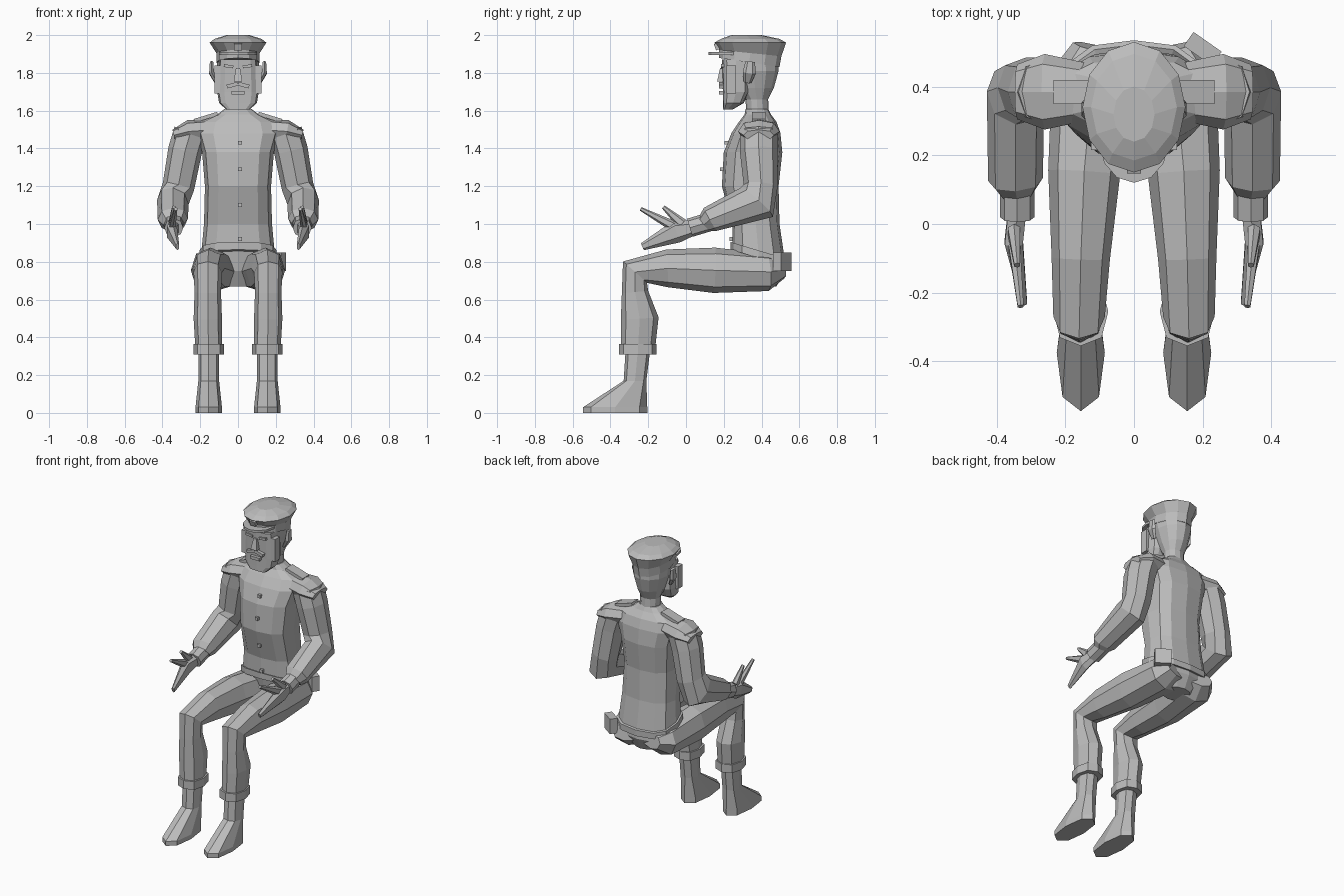
import bpy
import bmesh
from math import cos, sin, pi, radians, copysign
from mathutils import Vector, Matrix

default_cube = bpy.data.objects.get("Cube")
if default_cube:
    bpy.data.objects.remove(default_cube, do_unlink=True)

GREY = (0.5, 0.5, 0.5, 1)
material = bpy.data.materials.new("plain_grey")
material.use_nodes = True
material.diffuse_color = GREY
material.node_tree.nodes["Principled BSDF"].inputs["Base Color"].default_value = GREY

RIGHTWARD, BACKWARD = Vector((1, 0, 0)), Vector((0, 1, 0))


def finish(name, bm, mirrored):
    """Turn a bmesh into a flat shaded object, optionally mirrored across the body."""
    bmesh.ops.recalc_face_normals(bm, faces=bm.faces)
    mesh = bpy.data.meshes.new(name)
    bm.to_mesh(mesh)
    bm.free()
    mesh.materials.append(material)
    part = bpy.data.objects.new(name, mesh)
    bpy.context.collection.objects.link(part)
    if mirrored:
        modifier = part.modifiers.new("mirror", "MIRROR")
        modifier.use_mirror_merge = False


def ring(centre, across, along, sides, squareness):
    """Points of a rounded section; a lower squareness power gives flatter sides."""
    points = []
    for i in range(sides):
        turn = 2 * pi * i / sides
        s, c = [copysign(abs(f) ** squareness, f) for f in (sin(turn), cos(turn))]
        points.append(centre + across * s + along * c)
    return points


def skin(name, rings, mirrored):
    """Join successive rings with quads and close both ends."""
    bm = bmesh.new()
    loops = [[bm.verts.new(point) for point in points] for points in rings]
    for lower, upper in zip(loops, loops[1:]):
        for i in range(len(lower)):
            bm.faces.new((lower[i - 1], lower[i], upper[i], upper[i - 1]))
    bm.faces.new(loops[0])
    bm.faces.new(loops[-1])
    finish(name, bm, mirrored)


def stack(name, levels, x=0, sides=12, squareness=1):
    """Level sections of (y, z, half width, half depth, slope); off centre ones are paired."""
    rings = []
    for y, z, width, depth, *slope in levels:
        along = Vector((0, 1, sum(slope))) * depth
        rings.append(ring(Vector((x, y, z)), RIGHTWARD * width, along, sides, squareness))
    skin(name, rings, mirrored=x > 0)


def limb(name, stations, sides=8):
    """A pair of bent tubes through (x, y, z, half width, half depth), mitred at each bend."""
    points = [Vector(station[:3]) for station in stations]
    steps = [(b - a).normalized() for a, b in zip(points, points[1:])]
    rings = []
    for point, before, after, station in zip(points, steps[:1] + steps, steps + steps[-1:], stations):
        tangent = (before + after).normalized()
        along = tangent.cross(RIGHTWARD).normalized()
        across = along.cross(tangent)
        width, depth = station[3:]
        rings.append(ring(point, across * width, along * depth, sides, squareness=.9))
    skin(name, rings, mirrored=True)


def block(name, centre, size, turn=0, axis="Y", mirrored=False, taper=1):
    """A box turned about one axis, its top end scaled by taper."""
    bm = bmesh.new()
    bmesh.ops.create_cube(bm, size=1)
    for v in bm.verts:
        if v.co.z > 0:
            v.co.xy *= taper
    turning = Matrix.Rotation(radians(turn), 4, axis)
    bm.transform(Matrix.Translation(centre) @ turning @ Matrix.Diagonal((*size, 1)))
    finish(name, bm, mirrored)


# Coat, from slanted hem to collar
coat = [
    (.385, .84, .195, .14, -.3),
    (.37, 1, .18, .125),
    (.34, 1.2, .175, .15),
    (.355, 1.38, .19, .155),
    (.37, 1.48, .22, .13),
    (.38, 1.54, .2, .1),
    (.38, 1.58, .11, .07),
    (.375, 1.61, .07, .06),
]
stack("coat", coat, squareness=.75)

# Buttons halfway up each panel of the chest
for lower, upper in zip(coat, coat[1:5]):
    front, height = [(lower[i] + upper[i]) / 2 for i in (0, 1)]
    front -= (lower[3] + upper[3]) / 2
    block("button", (.01, front, height), (.02, .03, .02))

# Belt around the hem, pouch and hips
hem_y, hem_z, hem_width, hem_depth, hem_slope = coat[0]
stack("belt", [(hem_y, hem_z + rise, hem_width + .01, hem_depth + .01, hem_slope)
               for rise in (-.02, .02)], squareness=.75)
stack("pelvis", [(.4, .67, .09, .08), (.4, .75, .2, .12), (.385, .85, .19, .13, hem_slope)])
block("belt_pouch", (.2, .51, .8), (.1, .05, .1), -35, "Z")

# Sleeves bent at the elbow, wrist bands
limb("sleeves", [
    (.25, .385, 1.49, .09, .1),
    (.28, .385, 1.39, .09, .1),
    (.315, .395, 1.2, .085, .09),
    (.345, .375, 1.115, .085, .115),
    (.345, .13, 1.025, .08, .07),
    (.34, .1, 1, .055, .05),
])
limb("wrist_bands", [(.34, .12, 1.01, .05, .05), (.34, .02, .98, .05, .05)])
block("shoulder_straps", (.17, .385, 1.565), (.13, .07, .02), 17, mirrored=True)
limb("shoulders", [
    (.12, .385, 1.5, .06, .08),
    (.26, .385, 1.49, .06, .11),
    (.34, .385, 1.47, .03, .08),
])

# Open hands: palm with fingers, forefinger and thumb
limb("palms", [
    (.34, .04, .98, .03, .04),
    (.35, -.05, .96, .03, .06),
    (.32, -.23, .88, .01, .02),
], sides=6)
limb("forefingers", [(.35, -.05, .98, .02, .03), (.33, -.24, 1.08, .01, .01)], sides=6)
limb("thumbs", [(.35, -.02, 1, .02, .03), (.34, -.12, 1.09, .01, .01)], sides=6)

# Legs bent at hip and knee, turn-ups and shoes
limb("legs", [
    (.1, .51, .76, .08, .05),
    (.12, .43, .745, .12, .1),
    (.145, .15, .755, .105, .12),
    (.155, -.1, .765, .085, .1),
    (.16, -.27, .745, .075, .085),
    (.16, -.27, .64, .07, .07),
    (.16, -.245, .5, .075, .1),
    (.155, -.255, .33, .07, .09),
])
stack("turn_ups", [(-.255, z, .08, .1) for z in (.31, .365)], x=.155, sides=8, squareness=.8)
stack("shoes", [
    (-.255, .33, .055, .065),
    (-.27, .17, .055, .06),
    (-.375, .03, .07, .17),
    (-.375, 0, .07, .17),
], x=.155, sides=8, squareness=.8)

# Neck, skull and face
stack("head", [
    (.38, 1.57, .065, .06),
    (.375, 1.66, .065, .06),
    (.365, 1.72, .085, .1),
    (.36, 1.81, .11, .13),
    (.345, 1.87, .11, .145),
])
stack("face", [
    (.22, 1.605, .06, .025),
    (.25, 1.64, .1, .055),
    (.265, 1.7, .11, .07),
    (.265, 1.87, .1, .075),
], squareness=.6)
block("cheeks", (.085, .24, 1.765), (.08, .05, .15), mirrored=True)
block("nose", (0, .195, 1.79), (.045, .06, .07), taper=.5)
block("moustache", (.03, .19, 1.735), (.06, .03, .02), 15, mirrored=True)
block("lips", (0, .19, 1.695), (.07, .03, .02))
block("brows", (.05, .2, 1.835), (.05, .03, .015), -8, mirrored=True)
limb("ears", [
    (.115, .325, 1.75, .01, .02),
    (.14, .335, 1.8, .015, .035),
    (.14, .34, 1.86, .01, .025),
], sides=6)

# Peaked cap with badge
stack("cap", [
    (.335, 1.855, .115, .16, -.15),
    (.34, 1.905, .115, .165, -.1),
    (.34, 1.96, .15, .19),
    (.34, 1.98, .125, .155),
    (.32, 2, .06, .08),
])
stack("cap_peak", [(.235, z, .1, .115) for z in (1.895, 1.91)])
block("cap_badge", (0, .165, 1.94), (.04, .025, .035), 20, "X")
